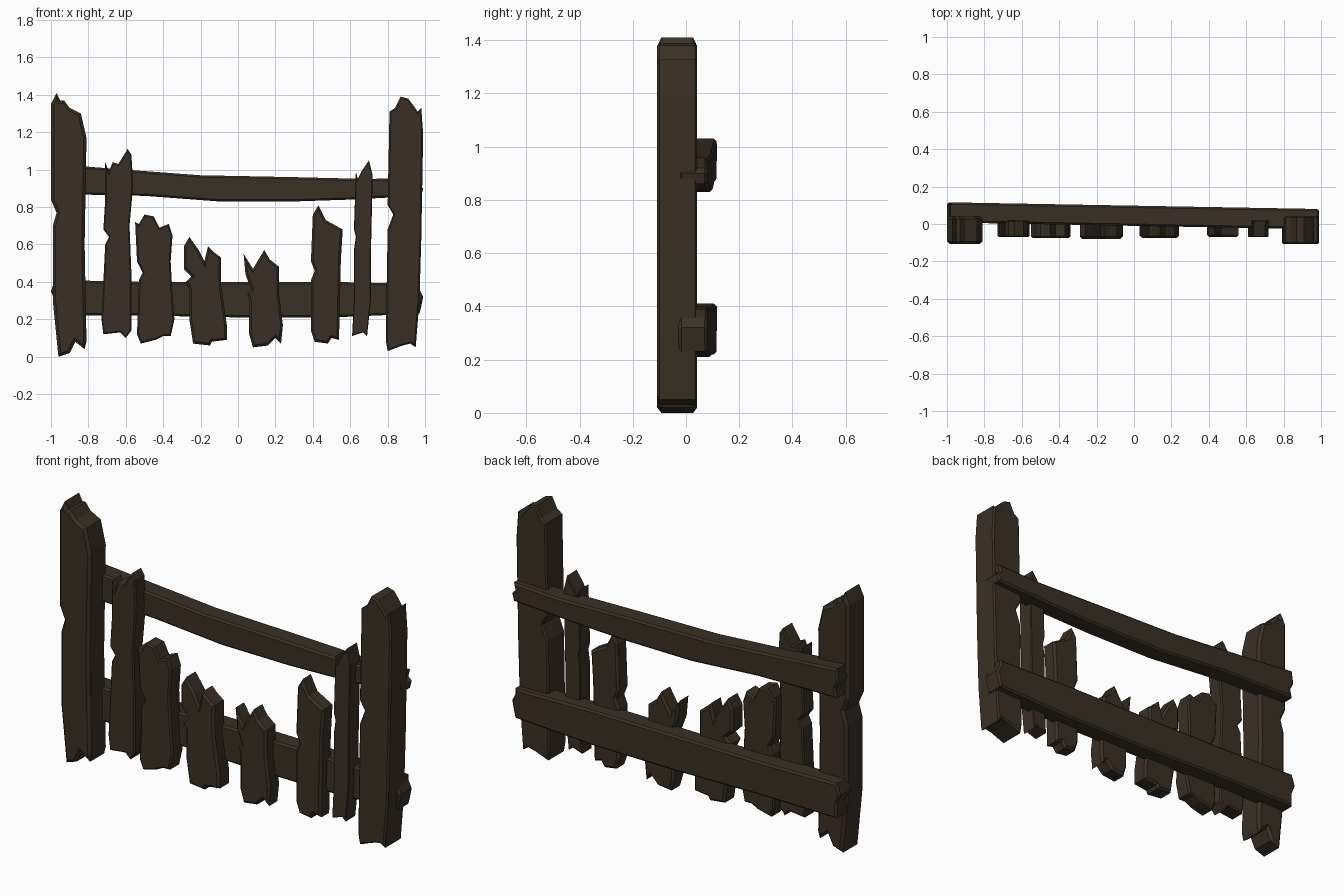
import bpy
import bmesh
from mathutils import Vector

default_cube = bpy.data.objects.get("Cube")
if default_cube:
    bpy.data.objects.remove(default_cube, do_unlink=True)

# One dark weathered wood colour
wood = bpy.data.materials.new("dark_wood")
wood.use_nodes = True
wood_colour = (0.042, 0.030, 0.019, 1)
wood.diffuse_color = wood_colour
shader = next(n for n in wood.node_tree.nodes if n.type == "BSDF_PRINCIPLED")
shader.inputs["Base Color"].default_value = wood_colour
shader.inputs["Roughness"].default_value = 0.9


def board(name, outline, front, back, chamfer=0.012, skew=0.0):
    """Cut a jagged board from an outline in hundredths and extrude it in depth."""
    bm = bmesh.new()
    corners = [bm.verts.new((x / 100, front, z / 100)) for x, z in outline]
    face = bm.faces.new(corners)
    extruded = bmesh.ops.extrude_face_region(bm, geom=[face])["geom"]
    moved = [item for item in extruded if isinstance(item, bmesh.types.BMVert)]
    bmesh.ops.translate(bm, verts=moved, vec=Vector((0, back - front, 0)))
    # Skewed boards lean towards the front along their length
    for vert in bm.verts:
        vert.co.y += skew * vert.co.x
    bmesh.ops.recalc_face_normals(bm, faces=bm.faces)

    # Worn edges: chamfer only the rims of the front and back faces
    weight = bm.edges.layers.float.new("bevel_weight_edge")
    for edge in bm.edges:
        along_depth = abs(edge.verts[0].co.y - edge.verts[1].co.y) > (back - front) / 2
        edge[weight] = 0.0 if along_depth else 1.0

    mesh = bpy.data.meshes.new(name)
    bm.to_mesh(mesh)
    bm.free()
    mesh.materials.append(wood)
    obj = bpy.data.objects.new(name, mesh)
    bpy.context.collection.objects.link(obj)
    bevel = obj.modifiers.new("worn_edges", "BEVEL")
    bevel.limit_method = "WEIGHT"
    bevel.width = chamfer
    bevel.segments = 1
    bevel.use_clamp_overlap = True
    return obj


def post(name, outline):
    return board(name, outline, front=-0.108, back=0.042, chamfer=0.015)


def picket(name, outline, front=-0.075):
    return board(name, outline, front, back=0.02)


def rail(name, outline):
    return board(name, outline, front=-0.01, back=0.098, chamfer=0.01, skew=-0.018)


# Tall end posts
post("right_post", [
    (-100, 135), (-97, 141), (-95, 137), (-93, 137), (-90, 133), (-84, 130),
    (-81, 117), (-82, 60), (-81, 8), (-82, 4), (-87, 8), (-90, 2), (-96, 0),
    (-99, 30), (-99, 70), (-97, 77), (-100, 84)])
post("left_post", [
    (81, 131), (84, 133), (87, 139), (91, 138), (94, 134), (96, 131), (98, 133),
    (99, 119), (98, 63), (97, 30), (95, 5), (92, 7), (88, 6), (80, 3), (79, 9),
    (80, 68), (83, 76), (80, 81)])

# Broken pickets, from the model's right to its left
picket("picket_outer_right", [
    (-71, 104), (-69, 99), (-67, 104), (-64, 103), (-59, 111), (-57, 108),
    (-56, 92), (-58, 70), (-57, 45), (-57, 14), (-60, 10), (-63, 13), (-72, 12),
    (-73, 20), (-71, 60), (-69, 64), (-72, 68), (-71, 84)], front=-0.07)
picket("picket_middle_right", [
    (-55, 72), (-53, 71), (-50, 76), (-45, 75), (-42, 69), (-37, 71), (-35, 65),
    (-36, 51), (-35, 33), (-34, 20), (-36, 11), (-40, 11), (-44, 9), (-52, 7),
    (-54, 12), (-53, 41), (-51, 45), (-54, 51)])
picket("picket_inner_right", [
    (-29, 59), (-26, 64), (-21, 57), (-18, 51), (-16, 59), (-13, 56), (-9, 53),
    (-9, 38), (-6, 17), (-6, 9), (-14, 8), (-15, 6), (-24, 7), (-26, 20),
    (-26, 36), (-28, 40), (-25, 43), (-29, 47)], front=-0.08)
picket("picket_inner_left", [
    (3, 55), (8, 47), (14, 57), (17, 52), (22, 48), (22, 33), (24, 17), (23, 7),
    (20, 10), (16, 6), (8, 5), (6, 12), (6, 30), (5, 34), (7, 36), (4, 44)])
picket("picket_middle_left", [
    (40, 76), (43, 81), (47, 73), (56, 68), (55, 52), (54, 9), (50, 10), (48, 7),
    (41, 8), (39, 14), (39, 41), (41, 46), (39, 51)], front=-0.07)
picket("picket_outer_left", [
    (63, 99), (64, 95), (66, 99), (70, 105), (72, 97), (71, 52), (71, 30),
    (69, 11), (67, 13), (61, 11), (62, 30), (62, 57), (63, 64), (62, 68)], front=-0.07)

# Cross rails behind the pickets, sagging a little
rail("upper_rail", [
    (-98, 103), (-60, 100), (-20, 97), (30, 96), (70, 95), (98, 96), (97, 92),
    (99, 90), (98, 86), (60, 84), (30, 83), (-10, 83), (-50, 86), (-98, 87),
    (-97, 92), (-99, 96)])
rail("lower_rail", [
    (-98, 41), (-50, 40), (0, 40), (50, 40), (97, 39), (97, 36), (99, 32),
    (98, 27), (97, 23), (50, 21), (0, 21), (-50, 22), (-98, 22), (-98, 30),
    (-100, 35)])
